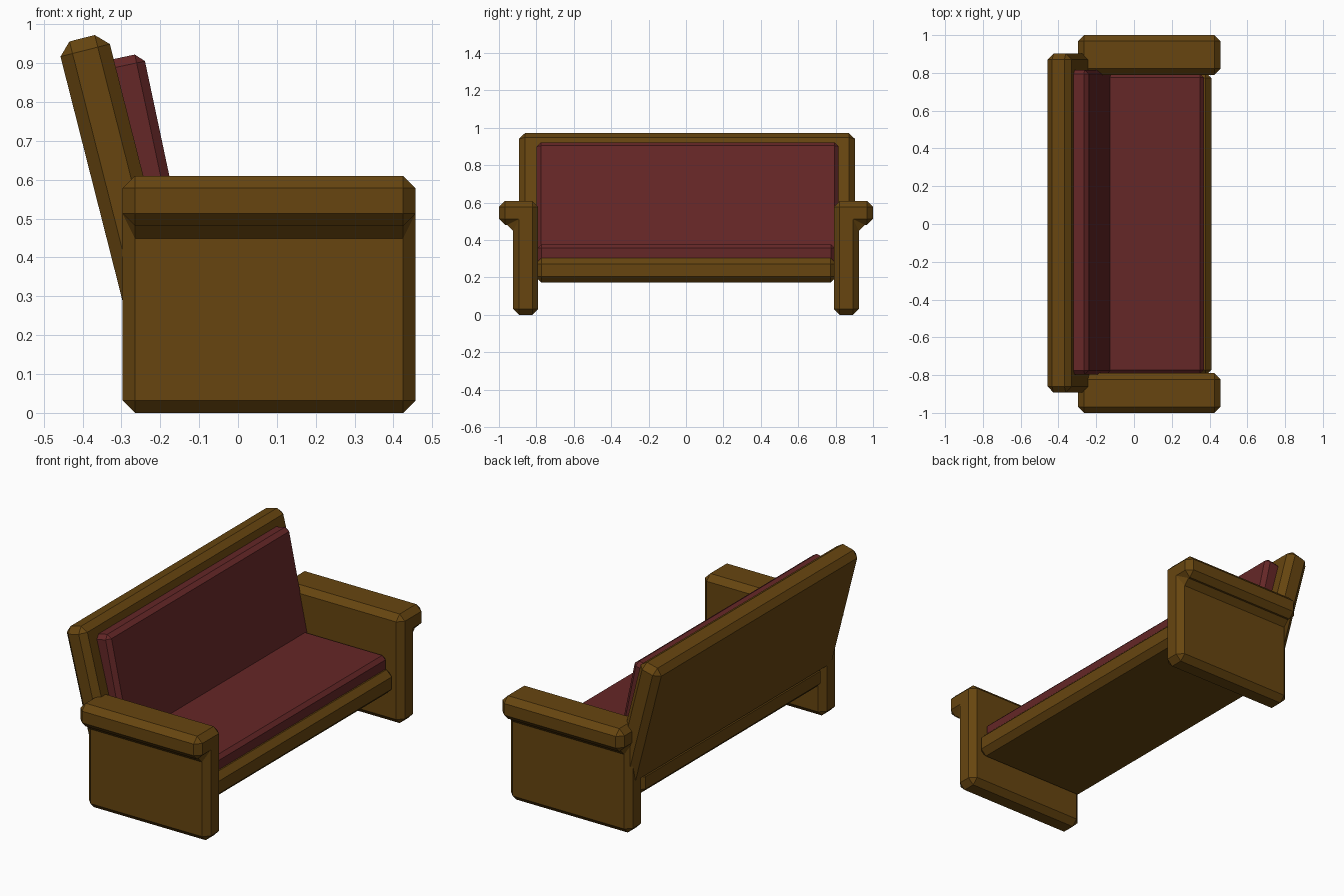
import bpy, bmesh, math
from mathutils import Matrix

if "Cube" in bpy.data.objects:
    bpy.data.objects.remove(bpy.data.objects["Cube"])


def material(name, rgb):
    m = bpy.data.materials.new(name)
    m.diffuse_color = (*rgb, 1)
    m.use_nodes = True
    m.node_tree.nodes["Principled BSDF"].inputs["Base Color"].default_value = m.diffuse_color
    return m


wood = material("brown wood", (0.135, 0.06, 0.005))
fabric = material("dark red fabric", (0.13, 0.02, 0.02))


def prism(name, profile, axis, lo, hi, chamfer, mat, matrix=Matrix()):
    """Extrude a profile along x ('x', profile is y,z) or y ('y', profile is x,z), chamfering all edges."""
    def point(p, t):
        return (t, p[0], p[1]) if axis == 'x' else (p[0], t, p[1])
    bm = bmesh.new()
    a = [bm.verts.new(point(p, lo)) for p in profile]
    b = [bm.verts.new(point(p, hi)) for p in profile]
    bm.faces.new(a)
    bm.faces.new(b[::-1])
    for i in range(len(a)):
        j = (i + 1) % len(a)
        bm.faces.new((a[i], b[i], b[j], a[j]))
    bmesh.ops.recalc_face_normals(bm, faces=bm.faces)
    bmesh.ops.bevel(bm, geom=bm.edges[:], offset=chamfer, offset_type='OFFSET',
                    segments=1, profile=0.5, affect='EDGES')
    bmesh.ops.recalc_face_normals(bm, faces=bm.faces)
    bm.transform(matrix)
    mesh = bpy.data.meshes.new(name)
    bm.to_mesh(mesh)
    bm.free()
    mesh.materials.append(mat)
    ob = bpy.data.objects.new(name, mesh)
    bpy.context.collection.objects.link(ob)
    return ob


def rect(x0, x1, z0, z1):
    return [(x0, z0), (x1, z0), (x1, z1), (x0, z1)]


def tilt(deg):
    return Matrix.Rotation(-math.radians(deg), 4, 'Y')


# L-shaped side panels with overhanging armrests
arm = [(0.79, 0), (0.925, 0), (0.925, 0.481), (1.0, 0.481), (1.0, 0.61), (0.79, 0.61)]
for side, s in (("left", -1), ("right", 1)):
    prism(side + "_arm", [(s * y, z) for y, z in arm], 'x', -0.297, 0.457, 0.032, wood)

# Seat frame and its cushion
prism("seat_frame", rect(-0.29, 0.41, 0.172, 0.305), 'y', -0.805, 0.805, 0.032, wood)
prism("seat_cushion", rect(-0.285, 0.37, 0.25, 0.377), 'y', -0.793, 0.795, 0.02, fabric)

# Leaning back panel and its cushion (profiles in the tilted frame)
prism("back_panel", rect(-0.217, -0.086, 0.319, 1.033), 'y', -0.893, 0.903, 0.032, wood, tilt(14.25))
prism("back_cushion", rect(-0.15, -0.046, 0.29, 0.957), 'y', -0.798, 0.816, 0.022, fabric, tilt(12))
